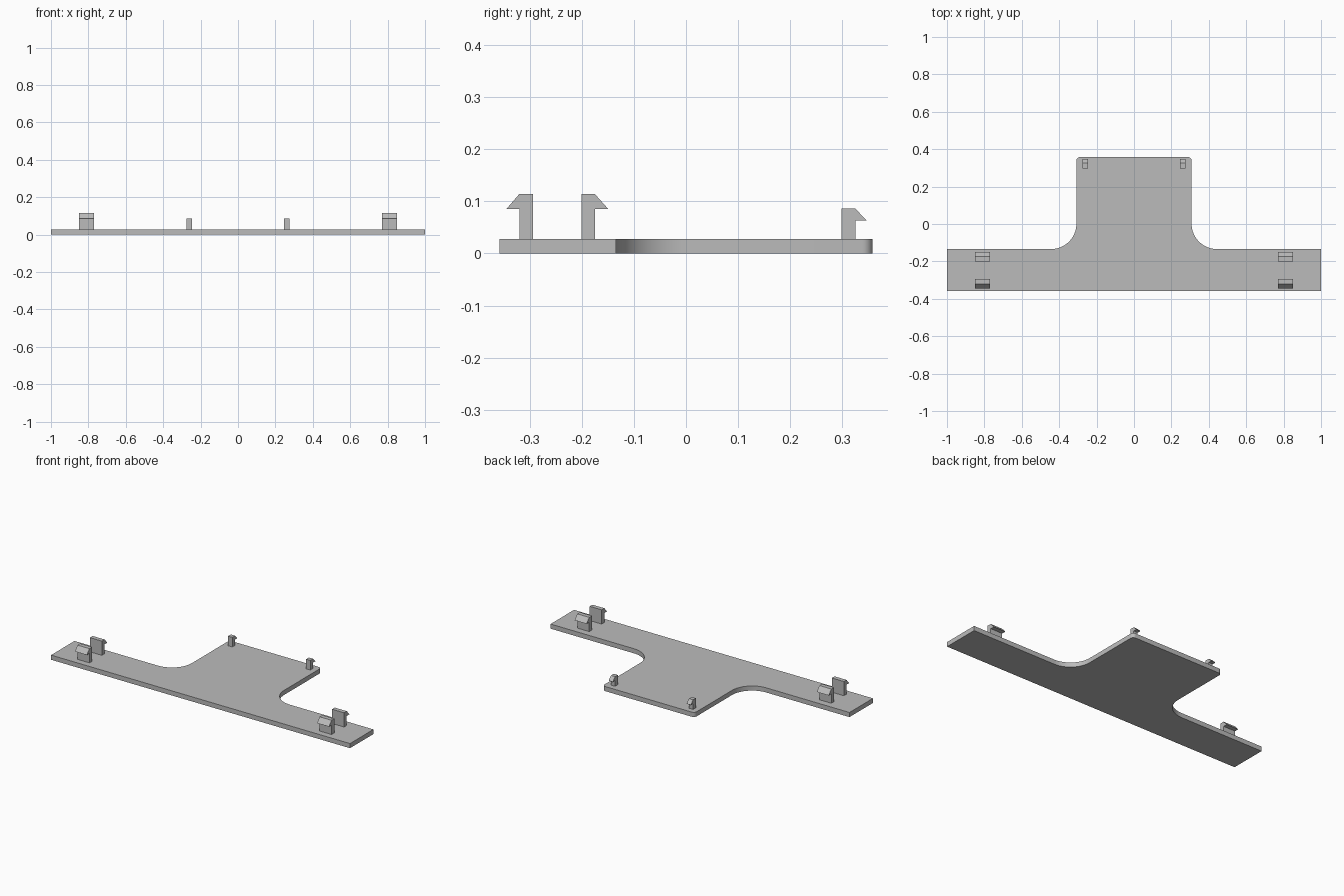
import bpy
from math import cos, sin, pi, radians

if "Cube" in bpy.data.objects:
    bpy.data.objects.remove(bpy.data.objects["Cube"], do_unlink=True)

grey = bpy.data.materials.new("plain grey")
grey.use_nodes = True
colour = (0.5, 0.5, 0.5, 1)
grey.diffuse_color = colour
grey.node_tree.nodes["Principled BSDF"].inputs["Base Color"].default_value = colour

THICK = 0.028


def prism(name, outline, offset):
    """Extrude a closed counter-clockwise outline of 3D points along offset."""
    n = len(outline)
    far = [tuple(a + b for a, b in zip(p, offset)) for p in outline]
    faces = [tuple(reversed(range(n))), tuple(range(n, 2 * n))]
    faces += [(i, (i + 1) % n, (i + 1) % n + n, i + n) for i in range(n)]
    mesh = bpy.data.meshes.new(name)
    mesh.from_pydata(list(outline) + far, [], faces)
    mesh.materials.append(grey)
    obj = bpy.data.objects.new(name, mesh)
    bpy.context.collection.objects.link(obj)
    return obj


def arc(cx, cy, r, start, end, steps):
    angles = [radians(start + (end - start) * i / steps) for i in range(steps + 1)]
    return [(cx + r * cos(a), cy + r * sin(a)) for a in angles]


# T-shaped base plate with filleted inner corners and rounded tab corners
front, bar_back, tab_back = -0.358, -0.134, 0.358
tab, fillet, corner = 0.308, 0.135, 0.02
half = [(1, front), (1, bar_back)]
half += arc(tab + fillet, bar_back + fillet, fillet, 270, 180, 20)
half += arc(tab - corner, tab_back - corner, corner, 0, 90, 8)
outline = half + [(-x, y) for x, y in reversed(half)]
plate = prism("base_plate", [(x, y, 0) for x, y in outline], (0, 0, THICK))
bpy.context.view_layer.objects.active = plate
plate.select_set(True)
bpy.ops.object.shade_smooth_by_angle(angle=radians(30))
plate.select_set(False)


def clip(name, x, width, y, facing, stem, barb, lip, top):
    """Snap hook: upright stem with a sloped barb pointing along facing."""
    side = [(0, THICK), (stem, THICK), (stem, lip), (stem + barb, lip),
            (stem, top), (0, top)]
    if facing < 0:
        side.reverse()
    prism(name, [(x - width / 2, y + facing * d, z) for d, z in side], (width, 0, 0))


# Facing pairs of large clips on the bar, small clips on the tab
for label, s in (("left", 1), ("right", -1)):
    clip(label + "_front_clip", s * 0.81, 0.08, -0.294, -1, 0.026, 0.025, 0.085, 0.114)
    clip(label + "_middle_clip", s * 0.81, 0.08, -0.201, 1, 0.026, 0.026, 0.085, 0.114)
    clip(label + "_back_clip", s * 0.261, 0.028, 0.298, 1, 0.027, 0.022, 0.063, 0.086)
